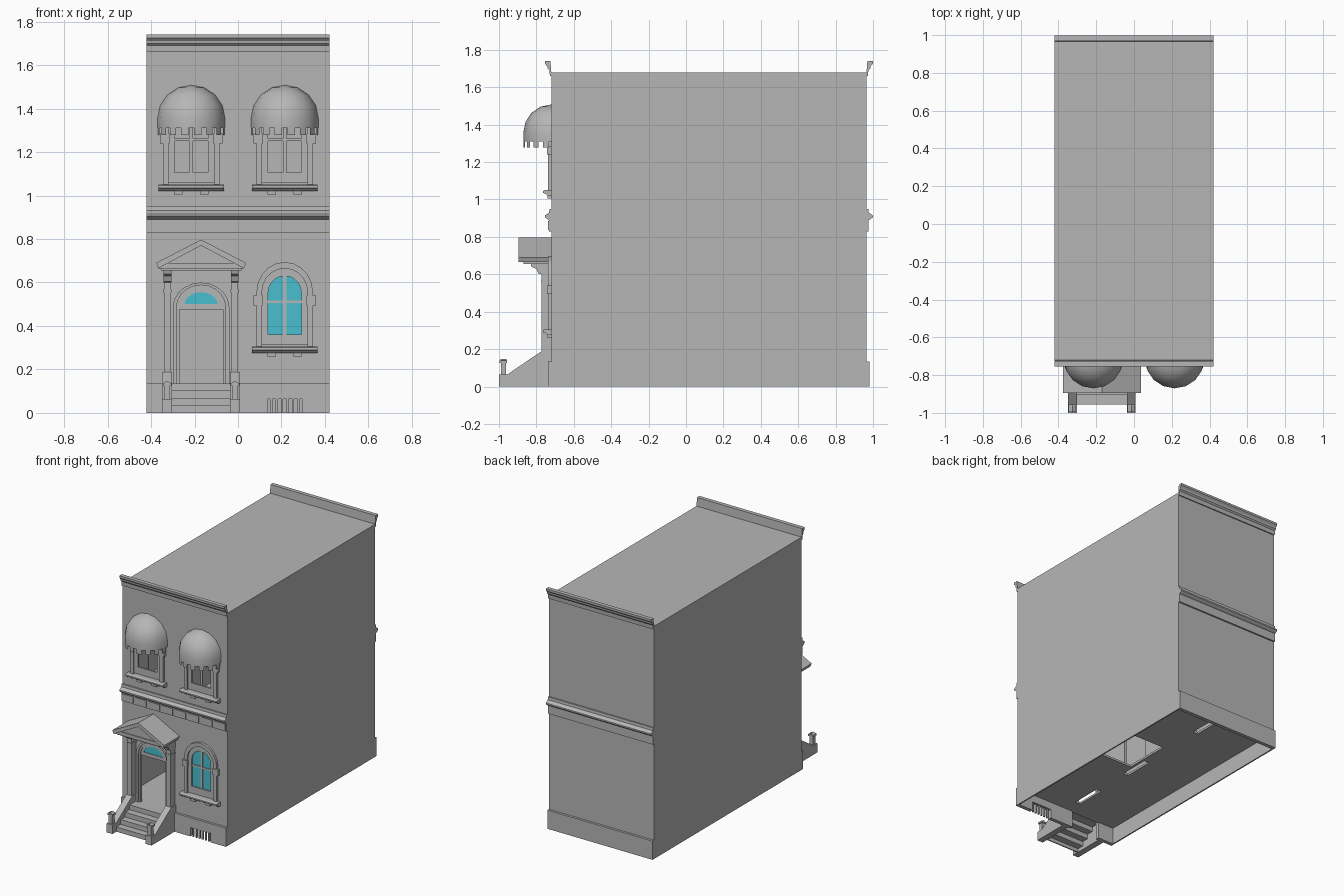
import bpy, bmesh
from math import sin, cos, pi, radians

cube = bpy.data.objects.get("Cube")
if cube:
    bpy.data.objects.remove(cube, do_unlink=True)


def material(name, color):
    m = bpy.data.materials.new(name)
    m.use_nodes = True
    m.diffuse_color = color
    m.node_tree.nodes["Principled BSDF"].inputs["Base Color"].default_value = color
    return m


STONE = material("grey stone", (0.47, 0.47, 0.47, 1))
GLASS = material("teal glass", (0.065, 0.52, 0.62, 1))
FRONT, BACK, SIDE = -0.72, 0.965, 0.42


def finish(name, bm, mat=STONE, recalc=True):
    if recalc:
        bmesh.ops.recalc_face_normals(bm, faces=bm.faces[:])
    me = bpy.data.meshes.new(name)
    bm.to_mesh(me)
    bm.free()
    me.materials.append(mat)
    ob = bpy.data.objects.new(name, me)
    bpy.context.collection.objects.link(ob)
    return ob


def prism(name, pts, axis, a, b, mat=STONE):
    """Extrude a (y,z) profile along x, or an (x,z) profile along y."""
    bm = bmesh.new()
    ends = []
    for d in (a, b):
        ends.append([bm.verts.new((d, u, v) if axis == "x" else (u, d, v)) for u, v in pts])
    for loop in ends:
        bm.faces.new(loop)
    n = len(pts)
    for i in range(n):
        j = (i + 1) % n
        bm.faces.new((ends[0][i], ends[0][j], ends[1][j], ends[1][i]))
    return finish(name, bm, mat)


def box(name, x0, x1, y0, y1, z0, z1, mat=STONE):
    return prism(name, [(x0, z0), (x1, z0), (x1, z1), (x0, z1)], "y", y0, y1, mat)


def arch(cx, half, z0, spring, top, n=10):
    arc = [(cx + half * cos(pi - pi * k / n), spring + (top - spring) * sin(pi * k / n))
           for k in range(n + 1)]
    return [(cx - half, z0)] + arc + [(cx + half, z0)]


def ring(name, outer, inner, y0, y1, closed=False):
    """Moulding between two outlines with the same number of points."""
    bm = bmesh.new()
    sec = [[bm.verts.new((p[0], y, p[1])) for p, y in ((o, y0), (o, y1), (i, y1), (i, y0))]
           for o, i in zip(outer, inner)]
    n = len(sec)
    for k in range(n if closed else n - 1):
        a, b = sec[k], sec[(k + 1) % n]
        for s in range(4):
            t = (s + 1) % 4
            bm.faces.new((a[s], a[t], b[t], b[s]))
    if not closed:
        bm.faces.new(sec[0])
        bm.faces.new(sec[-1])
    return finish(name, bm)


def cut(ob, cutters):
    for c in cutters:
        c.hide_render = True
        mod = ob.modifiers.new("opening", "BOOLEAN")
        mod.operation, mod.solver, mod.object = "DIFFERENCE", "EXACT", c
    dg = bpy.context.evaluated_depsgraph_get()
    me = bpy.data.meshes.new_from_object(ob.evaluated_get(dg))
    ob.modifiers.clear()
    ob.data = me
    for c in cutters:
        bpy.data.objects.remove(c, do_unlink=True)


DOOR, WIN, STOREY = -0.17, 0.215, 0.745
WINDOWS = [("lower", WIN, 0), ("upper_left", WIN, STOREY), ("upper_right", -WIN, STOREY)]


def door_cutter():
    return prism("cutter", arch(DOOR, 0.115, -0.02, 0.485, 0.592), "y", -0.8, -0.7)


def grate_cutter():
    return box("cutter", 0.135, 0.295, -0.8, -0.7, -0.02, 0.065)


# Walls and roof
box("left_wall", SIDE - 0.01, SIDE, FRONT, BACK, 0, 1.68)
box("right_wall", -SIDE, -SIDE + 0.01, FRONT, BACK, 0, 1.68)
box("back_wall", -SIDE, SIDE, BACK - 0.01, BACK, 0, 1.68)
box("roof", -SIDE, SIDE, FRONT, BACK, 1.67, 1.68)
front_wall = box("front_wall", -SIDE, SIDE, FRONT, FRONT + 0.01, 0, 1.68)
cut(front_wall, [door_cutter(), grate_cutter()] + [
    prism("cutter", arch(x, 0.095, 0.335 + z, 0.555 + z, 0.65 + z), "y", -0.8, -0.7)
    for _, x, z in WINDOWS])

# Plinths
front_plinth = box("front_plinth", -SIDE, SIDE, FRONT - 0.017, FRONT, 0, 0.135)
cut(front_plinth, [door_cutter(), grate_cutter()])
box("back_plinth", -SIDE, SIDE, BACK, BACK + 0.017, 0, 0.135)
for k in range(6):
    x = 0.153 + k * 0.025
    box("grate_bar", x - 0.005, x + 0.005, FRONT - 0.013, FRONT, 0, 0.067)

# Cornices and storey bands, front and back
CORNICE = [(0, 1.66), (0.008, 1.66), (0.01, 1.69), (0.02, 1.7), (0.022, 1.712),
           (0.034, 1.725), (0.034, 1.74), (0.005, 1.74), (0, 1.68)]
BAND = [(0, 0.83), (0.012, 0.83), (0.012, 0.89), (0.022, 0.895), (0.034, 0.905),
        (0.034, 0.915), (0.02, 0.925), (0.012, 0.93), (0.01, 0.95), (0, 0.95)]
for where, base, sign in (("front", FRONT, -1), ("back", BACK, 1)):
    for part, prof in (("cornice", CORNICE), ("storey_band", BAND)):
        prism(where + "_" + part, [(base + sign * d, z) for d, z in prof], "x", -SIDE, SIDE)
for k in range(8):
    x = -0.3675 + k * 0.105
    box("band_panel", x - 0.045, x + 0.045, FRONT - 0.017, FRONT - 0.01, 0.838, 0.884)

# Interior floors and partition
floor = box("ground_floor", -SIDE + 0.01, SIDE - 0.01, FRONT, BACK - 0.01, 0.12, 0.135)
DOORWAYS = (-0.49, 0.01, 0.74)
cut(floor, [box("cutter", 0.03, 0.28, 0, 0.34, 0, 0.3)] +
    [box("cutter", -0.03, 0.01, y - 0.11, y + 0.11, 0, 0.3) for y in DOORWAYS])
partition = box("partition", -0.02, 0, FRONT + 0.01, BACK - 0.01, 0.135, 1.67)
cut(partition, [box("cutter", -0.1, 0.1, y - 0.11, y + 0.11, 0.1, 0.5) for y in DOORWAYS])
box("upper_floor", -SIDE + 0.01, SIDE - 0.01, FRONT + 0.01, BACK - 0.01, 0.9, 0.91)

# Windows
SILL = [(0, 0.275), (0.02, 0.275), (0.03, 0.285), (0.045, 0.29), (0.045, 0.3),
        (0.035, 0.306), (0, 0.306)]
for label, x, dz in WINDOWS:
    def shape(half, z0, top):
        return arch(x, half, z0 + dz, 0.555 + dz, top + dz)
    ring(label + "_window_surround", shape(0.13, 0.305, 0.694), shape(0.105, 0.305, 0.665),
         FRONT - 0.017, FRONT)
    ring(label + "_window_frame", shape(0.105, 0.315, 0.665), shape(0.076, 0.36, 0.63),
         FRONT - 0.007, FRONT + 0.006, closed=True)
    box(label + "_mullion", x - 0.007, x + 0.007, FRONT - 0.004, FRONT + 0.004,
        0.355 + dz, 0.632 + dz)
    box(label + "_transom", x - 0.078, x + 0.078, FRONT - 0.003, FRONT + 0.003,
        0.505 + dz, 0.517 + dz)
    prism(label + "_sill", [(FRONT - d, z + dz) for d, z in SILL], "x", x - 0.15, x + 0.15)
    for s in (-1, 1):
        c = x + s * 0.06
        box(label + "_sill_bracket", c - 0.019, c + 0.019, FRONT - 0.02, FRONT,
            0.26 + dz, 0.275 + dz)
        c = x + s * 0.122
        box(label + "_impost", c - 0.021, c + 0.021, FRONT - 0.022, FRONT, 0.495 + dz, 0.54 + dz)
    if dz == 0:
        prism(label + "_glass", shape(0.08, 0.355, 0.634), "y", FRONT + 0.002, FRONT + 0.006, GLASS)


# Domed awnings with a toothed hem
def awning(name, cx, n=8):
    bm = bmesh.new()

    def point(i, r, z):
        a = pi + pi * i / n
        return (cx + 0.155 * r * cos(a), FRONT + 0.15 * r * sin(a), z)
    rows = [(1, 1.31)] + [(cos(k * pi / 8), 1.356 + 0.152 * sin(k * pi / 8)) for k in range(4)]
    grid = [[bm.verts.new(point(i, r, z)) for i in range(n + 1)] for r, z in rows]
    tip = bm.verts.new((cx, FRONT, 1.508))
    for lo, hi in zip(grid, grid[1:]):
        for i in range(n):
            bm.faces.new((lo[i], lo[i + 1], hi[i + 1], hi[i]))
    for i in range(n):
        bm.faces.new((grid[-1][i], grid[-1][i + 1], tip))
        a, b = grid[0][i].co, grid[0][i + 1].co
        p, q = a.lerp(b, 0.22), a.lerp(b, 0.78)
        quad = [bm.verts.new((v.x, v.y, z)) for v, z in
                ((p, 1.278), (q, 1.278), (q, 1.31), (p, 1.31))]
        bm.faces.new(quad)
    for f in bm.faces:
        f.smooth = True
    ob = finish(name, bm, recalc=False)
    ob.data.set_sharp_from_angle(angle=radians(40))


awning("left_awning", WIN)
awning("right_awning", -WIN)

# Doorway mouldings and fanlight
def door_arch(half, z0, top, spring=0.485):
    return arch(DOOR, half, z0, spring, top)


ring("door_surround", door_arch(0.13, 0.135, 0.6), door_arch(0.113, 0.135, 0.588),
     FRONT - 0.015, FRONT)
ring("door_frame", door_arch(0.116, 0.135, 0.592), door_arch(0.1, 0.135, 0.575),
     FRONT - 0.007, FRONT + 0.01)
ring("fanlight_frame", door_arch(0.101, 0.475, 0.576), door_arch(0.076, 0.5, 0.555, 0.5),
     FRONT - 0.002, FRONT + 0.008, closed=True)
prism("fanlight_glass", door_arch(0.08, 0.497, 0.56, 0.5), "y", FRONT + 0.002, FRONT + 0.006, GLASS)

# Porch: pilasters, brackets, cheek walls and posts on both sides
BRACKET = [(0, 0.6), (0.055, 0.6), (0.07, 0.605), (0.08, 0.63), (0.105, 0.64), (0.11, 0.656), (0, 0.656)]
CHEEK = [(FRONT, 0), (-1, 0), (-1, 0.065), (-0.955, 0.065), (-0.775, 0.187), (FRONT, 0.187)]
for side, s in (("left", 1), ("right", -1)):
    c = DOOR + s * 0.155
    box(side + "_pilaster", c - 0.016, c + 0.016, FRONT - 0.052, FRONT, 0.135, 0.61)
    box(side + "_capital", c - 0.019, c + 0.019, FRONT - 0.056, FRONT, 0.555, 0.567)
    prism(side + "_bracket", [(FRONT - d, z) for d, z in BRACKET], "x", c - 0.018, c + 0.018)
    c = DOOR + s * 0.156
    prism(side + "_cheek_wall", CHEEK, "x", c - 0.023, c + 0.023)
    box(side + "_post", c - 0.014, c + 0.014, -0.99, -0.962, 0.065, 0.125)
    box(side + "_post_cap", c - 0.02, c + 0.02, -0.996, -0.956, 0.125, 0.138)
    prism(side + "_post_peak", [(c - 0.016, 0.138), (c + 0.016, 0.138), (c, 0.147)],
          "y", -0.992, -0.96)

# Pediment
box("pediment_bed", DOOR - 0.185, DOOR + 0.185, -0.87, FRONT, 0.655, 0.667)
box("pediment_slab", DOOR - 0.193, DOOR + 0.193, -0.885, FRONT, 0.665, 0.69)
prism("tympanum", [(DOOR - 0.18, 0.688), (DOOR + 0.18, 0.688), (DOOR, 0.78)], "y", -0.878, FRONT)
prism("pediment_roof", [(DOOR - 0.197, 0.665), (DOOR - 0.207, 0.69), (DOOR, 0.797),
                        (DOOR + 0.207, 0.69), (DOOR + 0.197, 0.665), (DOOR, 0.77)],
      "y", -0.895, FRONT)

# Hollow front steps
path = []
for k in range(4):
    y = -0.955 + 0.05 * k
    path += [(y, 0.034 * k), (y, 0.034 * (k + 1))]
path.append((FRONT, 0.135))
under = [(y + 0.008, z - 0.008) for y, z in path[1:-1]] + [(FRONT, 0.127)]
prism("steps", path + under[::-1] + [(-0.947, 0)], "x", DOOR - 0.134, DOOR + 0.134)
